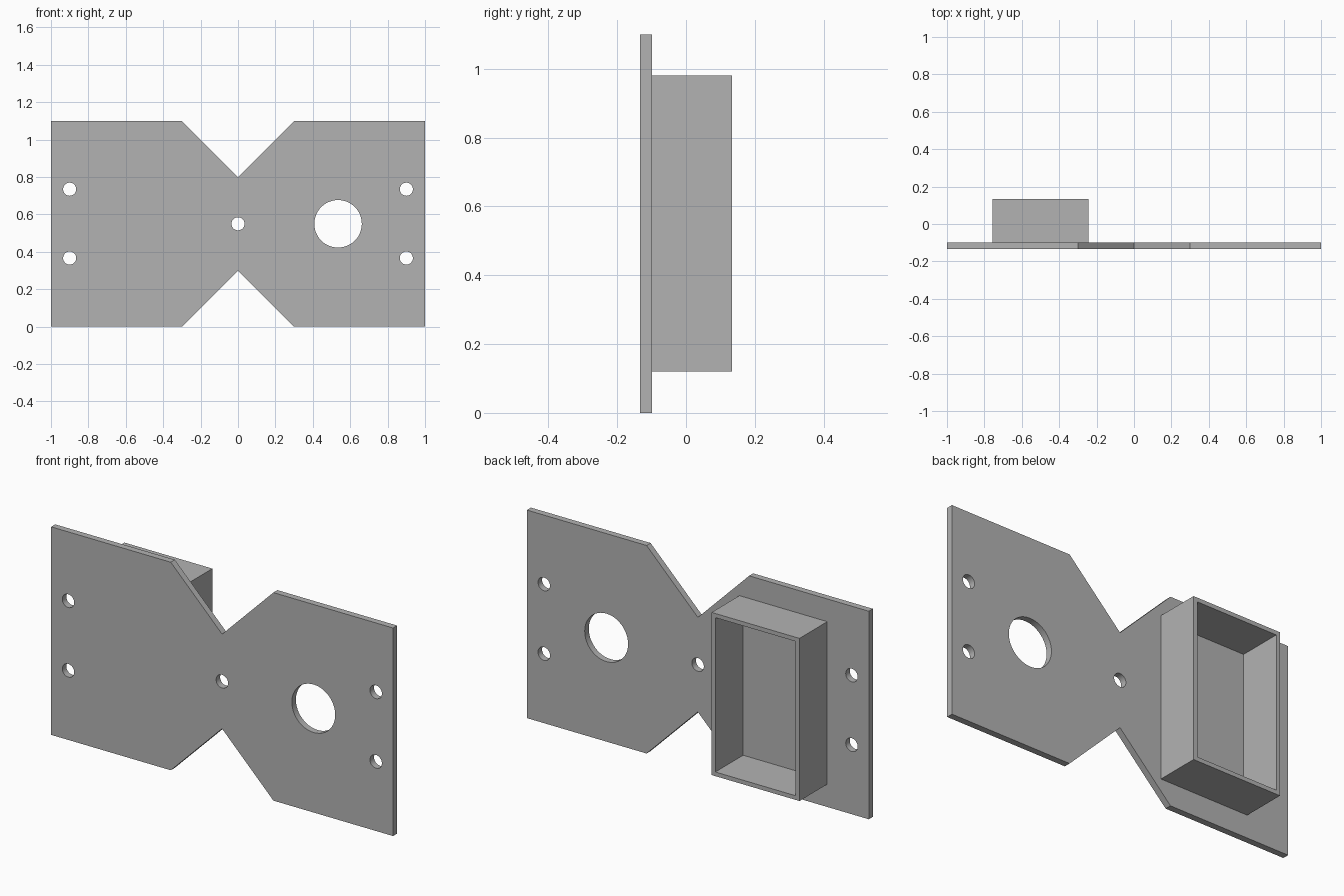
import bpy
from math import cos, sin, tau, pi, radians

old = bpy.data.objects.get("Cube")
if old:
    bpy.data.objects.remove(old, do_unlink=True)

grey = bpy.data.materials.new("plain_grey")
grey.use_nodes = True
colour = (0.45, 0.45, 0.45, 1)
grey.diffuse_color = colour
grey.node_tree.nodes["Principled BSDF"].inputs["Base Color"].default_value = colour


def circle(x, z, r, n=48):
    return [(x + r * cos(tau * i / n), z + r * sin(tau * i / n)) for i in range(n)]


def rectangle(x0, x1, z0, z1):
    return [(x0, z0), (x1, z0), (x1, z1), (x0, z1)]


def extruded_profile(name, loops, y0, y1):
    """Fill an x-z outline with holes and extrude it from y0 to y1."""
    curve = bpy.data.curves.new(name, "CURVE")
    curve.dimensions = "2D"
    curve.fill_mode = "BOTH"
    curve.extrude = (y1 - y0) / 2
    for loop in loops:
        spline = curve.splines.new("POLY")
        spline.points.add(len(loop) - 1)
        for point, (x, z) in zip(spline.points, loop):
            point.co = (x, z, 0, 1)
        spline.use_cyclic_u = True
    obj = bpy.data.objects.new(name, curve)
    obj.rotation_euler.x = pi / 2
    obj.location.y = (y0 + y1) / 2
    bpy.context.collection.objects.link(obj)
    bpy.ops.object.select_all(action="DESELECT")
    obj.select_set(True)
    bpy.context.view_layer.objects.active = obj
    bpy.ops.object.convert(target="MESH")
    obj = bpy.context.object
    obj.name = name
    obj.data.materials.clear()
    obj.data.materials.append(grey)
    bpy.ops.object.shade_smooth_by_angle(angle=radians(30))
    return obj


# Bow-tie mounting plate with screw holes and one large opening
height, back = 1.1, -0.099
right_half = [(0, 0.3), (0.3, 0), (1, 0), (1, height), (0.3, height), (0, 0.8)]
outline = right_half + [(-x, z) for x, z in right_half[-2:0:-1]]
holes = [circle(x, z, 0.035) for x in (-0.9, 0.9) for z in (0.367, 0.735)]
holes += [circle(0, 0.55, 0.035), circle(0.535, 0.55, 0.127)]
extruded_profile("mounting_plate", [outline] + holes, -0.133, back)

# Open rectangular housing on the back
x0, x1, z0, z1, wall = -0.757, -0.243, 0.12, 0.98, 0.022
extruded_profile("open_housing",
                 [rectangle(x0, x1, z0, z1),
                  rectangle(x0 + wall, x1 - wall, z0 + wall, z1 - wall)],
                 back, 0.133)
